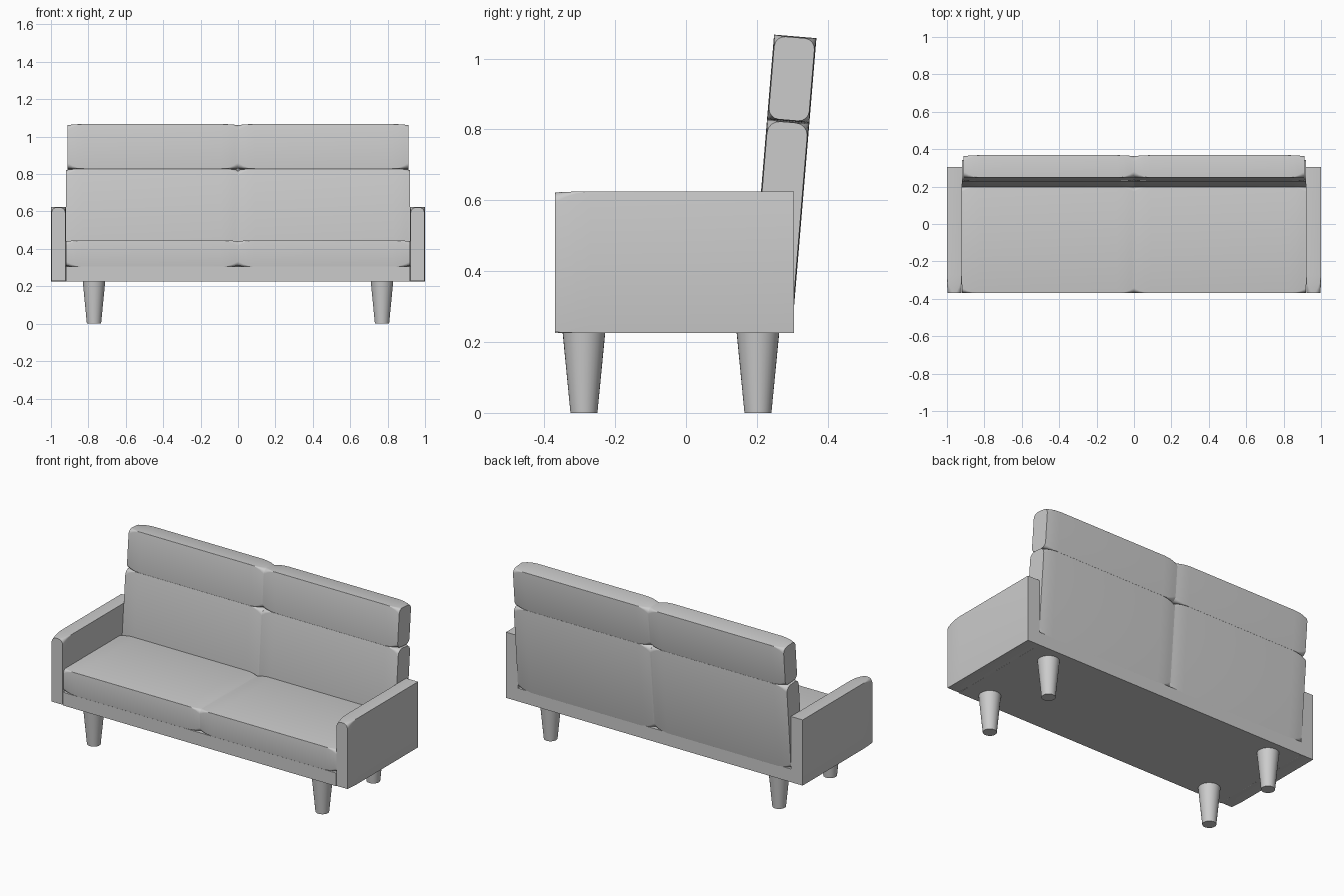
import bpy, bmesh
from math import sin, cos, pi, radians
from mathutils import Matrix

if "Cube" in bpy.data.objects:
    bpy.data.objects.remove(bpy.data.objects["Cube"])

SHARP = 0.0006   # corner radius of the practically square sections


def finish(name, bm):
    bmesh.ops.recalc_face_normals(bm, faces=bm.faces)
    me = bpy.data.meshes.new(name)
    bm.to_mesh(me)
    bm.free()
    ob = bpy.data.objects.new(name, me)
    bpy.context.collection.objects.link(ob)
    bpy.ops.object.select_all(action='DESELECT')
    ob.select_set(True)
    bpy.context.view_layer.objects.active = ob
    bpy.ops.object.shade_smooth_by_angle(angle=radians(30))
    return ob


def section(w, h, r_top, r_bottom):
    """Rounded rectangle in the local y/z plane."""
    pts = []
    for sy, sz, start in ((1, 1, 0), (-1, 1, 90), (-1, -1, 180), (1, -1, 270)):
        r = r_top if sz > 0 else r_bottom
        for i in range(5):
            a = radians(start) + i * pi / 8
            pts.append((sy * (w / 2 - r) + r * cos(a), sz * (h / 2 - r) + r * sin(a)))
    return pts


def padded_box(name, length, w, h, matrix, radius, reach=0.09, both_ends=True, round_bottom=True):
    """Box along local x whose long edges soften only near its ends."""
    stations = [(0, 1), (0.12, 0.8), (0.3, 0.5), (0.6, 0.18), (1, 0)]
    rows = [(-length / 2 + t * reach, k) for t, k in stations]
    if both_ends:
        rows += [(-x, k) for x, k in reversed(rows)]
    else:
        rows.append((length / 2, 0))
    bm = bmesh.new()
    rings = []
    for x, k in rows:
        r = max(SHARP, radius * k)
        inset = 0.006 * k
        pts = section(w - inset, h - inset, r, r if round_bottom else SHARP)
        rings.append([bm.verts.new(matrix @ Matrix.Translation((x, y, z)).translation)
                      for y, z in pts])
    for a, b in zip(rings, rings[1:]):
        for i in range(len(a)):
            j = (i + 1) % len(a)
            bm.faces.new((a[i], a[j], b[j], b[i]))
    bm.faces.new(rings[0])
    bm.faces.new(rings[-1])
    return finish(name, bm)


def at(x, y, z):
    return Matrix.Translation((x, y, z))


# Base frame between the arms
bm = bmesh.new()
bmesh.ops.create_cube(bm, size=1, matrix=at(0, -0.0325, 0.265) @ Matrix.Diagonal((1.84, 0.675, 0.08, 1)))
finish("base", bm)

# Tilted frame for the backrest, pivoting on its lower rear edge
tilt = at(0, 0.305, 0.30) @ Matrix.Rotation(radians(-4.76), 4, 'X')

for side, s in (("left", -1), ("right", 1)):
    # Arm, softened at the front top only
    padded_box(f"{side}_arm", 0.675, 0.08, 0.40,
               at(s * 0.96, -0.0325, 0.425) @ Matrix.Rotation(pi / 2, 4, 'Z'),
               0.03, reach=0.1, both_ends=False, round_bottom=False)
    # Seat and back cushions
    padded_box(f"{side}_seat_cushion", 0.92, 0.57, 0.14, at(s * 0.46, -0.085, 0.375), 0.025)
    padded_box(f"{side}_lower_back_cushion", 0.92, 0.12, 0.52, tilt @ at(s * 0.46, -0.06, 0.26), 0.035)
    padded_box(f"{side}_upper_back_cushion", 0.912, 0.12, 0.24, tilt @ at(s * 0.456, -0.06, 0.64), 0.03)
    # Tapered round legs
    for end, y in (("front", -0.288), ("back", 0.203)):
        bm = bmesh.new()
        bmesh.ops.create_cone(bm, cap_ends=True, segments=32, radius1=0.038, radius2=0.06,
                              depth=0.225, matrix=at(s * 0.77, y, 0.1125))
        finish(f"{end}_{side}_leg", bm)
